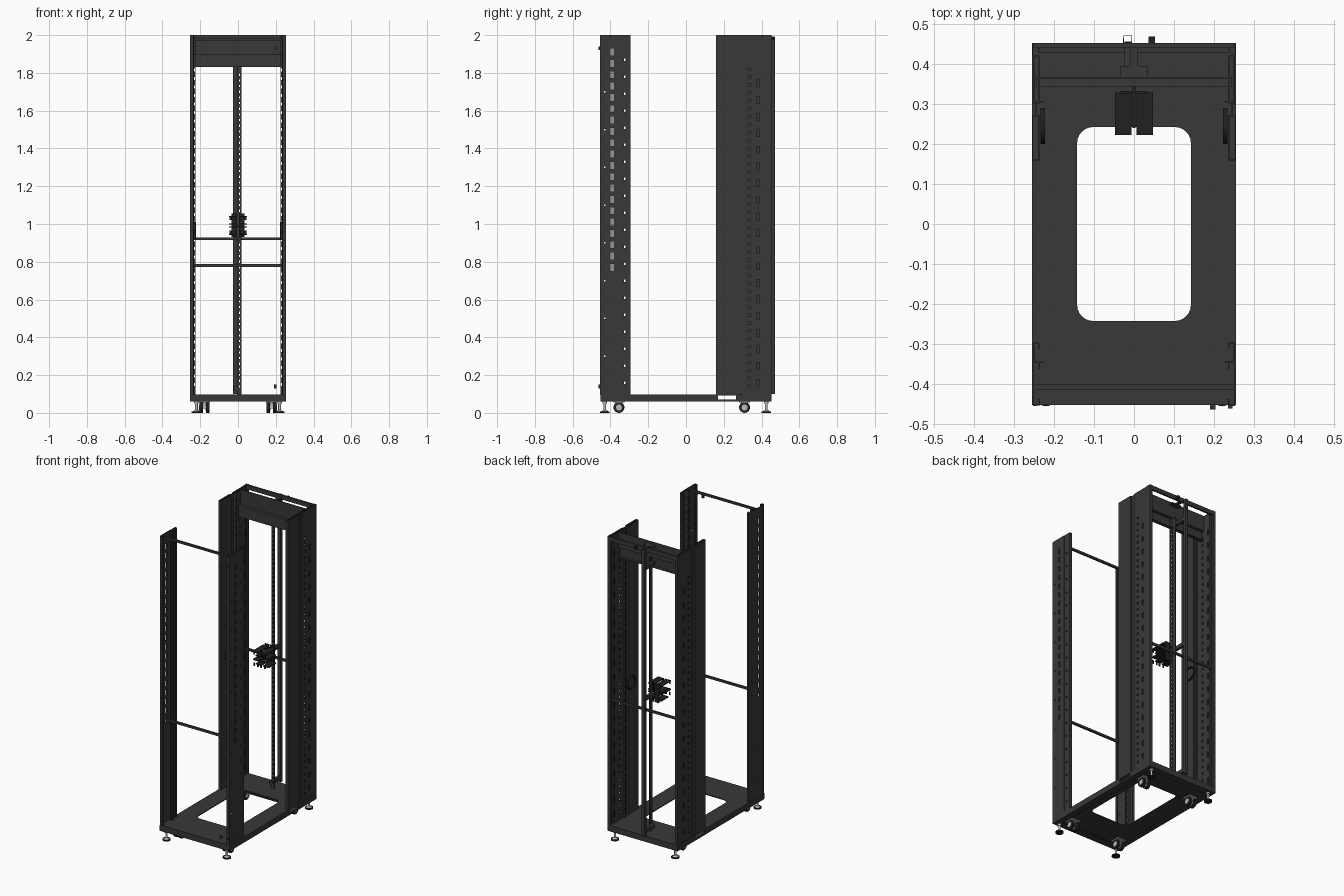
import bpy, bmesh, math
from mathutils import Matrix, Vector

cube = bpy.data.objects.get("Cube")
if cube:
    bpy.data.objects.remove(cube)


def material(name, rgb):
    m = bpy.data.materials.new(name)
    m.use_nodes = True
    m.diffuse_color = (*rgb, 1)
    m.node_tree.nodes["Principled BSDF"].inputs["Base Color"].default_value = (*rgb, 1)
    return m


STEEL = material("charcoal steel", (.04, .04, .04))
BLACK = material("black plastic", (.015, .015, .015))
ZINC = material("zinc grey", (.5, .5, .5))


def finish(name, bm, mat=STEEL, mirror=False, thick=0):
    mesh = bpy.data.meshes.new(name)
    bmesh.ops.recalc_face_normals(bm, faces=bm.faces)
    bm.to_mesh(mesh)
    bm.free()
    ob = bpy.data.objects.new(name, mesh)
    bpy.context.collection.objects.link(ob)
    mesh.materials.append(mat)
    if thick:
        sol = ob.modifiers.new("sheet", 'SOLIDIFY')
        sol.thickness, sol.offset = thick, 0
    if mirror:
        ob.modifiers.new("mirror", 'MIRROR')
    return ob


def box(name, lo, hi, mat=STEEL, mirror=False):
    bm = bmesh.new()
    lo, hi = Vector(lo), Vector(hi)
    size = Matrix.Diagonal((*(hi - lo), 1))
    bmesh.ops.create_cube(bm, size=1, matrix=Matrix.Translation((lo + hi) / 2) @ size)
    return finish(name, bm, mat, mirror)


def cylinder(name, at, r, depth, axis='Z', mat=ZINC, mirror=True, r2=None):
    bm = bmesh.new()
    turn = {'Z': Matrix(), 'X': Matrix.Rotation(math.pi / 2, 4, 'Y')}[axis]
    bmesh.ops.create_cone(bm, cap_ends=True, segments=24, radius1=r, radius2=r if r2 is None else r2,
                          depth=depth, matrix=Matrix.Translation(at) @ turn)
    ob = finish(name, bm, mat, mirror)
    bpy.context.view_layer.objects.active = ob
    ob.select_set(True)
    bpy.ops.object.shade_smooth_by_angle()
    ob.select_set(False)
    return ob


def sheet(name, points, z0, z1, mirror=True, thick=.004):
    """Folded sheet: an open plan profile raised from z0 to z1."""
    bm = bmesh.new()
    low = [bm.verts.new((x, y, z0)) for x, y in points]
    high = [bm.verts.new((x, y, z1)) for x, y in points]
    for i in range(len(points) - 1):
        bm.faces.new((low[i], low[i + 1], high[i + 1], high[i]))
    return finish(name, bm, STEEL, mirror, thick)


def rows(start, stop, step):
    return [start + i * step for i in range(int((stop - start) / step) + 1)]


def panel(name, axis, at, a0, a1, z0, z1, holes=(), mirror=True, thick=.004, mat=STEEL):
    """Upright sheet facing x or y with columns of rectangular holes."""
    rects = [(a - ha, a + ha, z - hz, z + hz) for a, ha, zs, hz in holes for z in zs]
    As = sorted({round(v, 4) for v in [a0, a1] + [c for r in rects for c in r[:2]]})
    Zs = sorted({round(v, 4) for v in [z0, z1] + [c for r in rects for c in r[2:]]})
    bm = bmesh.new()
    grid = [[bm.verts.new((at, a, z) if axis == 'X' else (a, at, z)) for z in Zs] for a in As]
    for i in range(len(As) - 1):
        for j in range(len(Zs) - 1):
            ca, cz = (As[i] + As[i + 1]) / 2, (Zs[j] + Zs[j + 1]) / 2
            if not any(r[0] < ca < r[1] and r[2] < cz < r[3] for r in rects):
                bm.faces.new((grid[i][j], grid[i + 1][j], grid[i + 1][j + 1], grid[i][j + 1]))
    loose = [v for v in bm.verts if not v.link_faces]
    bmesh.ops.delete(bm, geom=loose, context='VERTS')
    return finish(name, bm, mat, mirror, thick)


# base plate with rounded opening
def base_plate():
    bm = bmesh.new()
    outer = [(-.253, -.45), (.253, -.45), (.253, .45), (-.253, .45)]
    inner, r = [], .04
    for k, (sx, sy) in enumerate([(1, 1), (-1, 1), (-1, -1), (1, -1)]):
        for s in range(7):
            t = math.pi / 2 * (k + s / 6)
            inner.append((sx * (.142 - r) + r * math.cos(t), sy * (.242 - r) + r * math.sin(t)))
    for loop in (outer, inner):
        vs = [bm.verts.new((x, y, .095)) for x, y in loop]
        for i, v in enumerate(vs):
            bm.edges.new((v, vs[(i + 1) % len(vs)]))
    bmesh.ops.triangle_fill(bm, edges=bm.edges[:], use_beauty=True)
    finish("base_plate", bm, STEEL, False, .006)


base_plate()
panel("base_side_flange", 'X', .253, -.45, .45, .06, .098, [(.217, .047, [.083], .011)])
box("base_side_lip", (.215, -.45, .06), (.253, .45, .064), mirror=True)
for end, s in (("front", -1), ("rear", 1)):
    panel("base_%s_flange" % end, 'Y', s * .45, -.255, .255, .06, .098, mirror=False)
    ys = sorted((s * .45, s * .405))
    box("base_%s_lip" % end, (-.253, ys[0], .06), (.253, ys[1], .064))

# casters and levelling feet
for end, y, fy in (("front", -.355, -.43), ("rear", .31, .425)):
    box(end + "_caster_beam", (-.25, y - .035, .062), (.25, y + .035, .07))
    box(end + "_caster_mount", (.148, y - .03, .056), (.208, y + .03, .062), ZINC, True)
    box(end + "_caster_fork", (.172, y - .018, .022), (.184, y + .018, .058), ZINC, True)
    for x in (.161, .195):
        cylinder(end + "_caster_wheel", (x, y, .029), .029, .018, 'X', BLACK)
        cylinder(end + "_caster_hub", (x, y, .029), .016, .021, 'X')
    cylinder(end + "_foot_pad", (.22, fy, .004), .025, .008, mat=BLACK)
    cylinder(end + "_foot_cone", (.22, fy, .012), .018, .008, r2=.008)
    cylinder(end + "_foot_stem", (.22, fy, .045), .007, .07)
    cylinder(end + "_foot_nut", (.22, fy, .054), .012, .01)

# front posts: slotted side, folded front flange and mounting channel
unit = rows(.15, 1.95, .045)
slots = rows(.77, 1.95, .06)
panel("front_post_side", 'X', .252, -.45, -.345, .095, 2,
      [(-.397, .003, slots, .018), (-.386, .003, slots, .018), (-.43, .003, rows(.3, 1.9, .2), .004)])
sheet("front_post_flange", [(.252, -.452), (.236, -.452), (.236, -.437)], .095, 2)
sheet("front_post_channel", [(.252, -.345), (.236, -.345), (.236, -.362)], .095, 2)
panel("front_rail_side", 'X', .25, -.345, -.297, .095, 2, [(-.325, .004, rows(.16, 1.95, .09), .006)])
panel("front_rail_face", 'Y', -.345, .226, .25, .095, 2, [(.231, .003, unit, .008)])
sheet("front_rail_return", [(.25, -.297), (.238, -.297), (.238, -.312)], .095, 2)
for z in (.78, 1.975):
    box("front_cross_bar", (-.25, -.413, z - .007), (.25, -.401, z + .007))
for z in (.14, 1.93):
    box("hinge_pin", (.19, -.463, z - .01), (.203, -.45, z + .01))
    box("hinge_tab", (.235, -.46, z - .004), (.246, -.45, z + .004))

# rear side columns: box section, perforated panel, rail and corner post
sheet("rear_column_box", [(.237, .27), (.237, .16), (.253, .16), (.253, .27), (.237, .27)], .095, 2)
sheet("rear_column_rib", [(.25, .272), (.244, .272), (.244, .3), (.25, .3)], .095, 2)
panel("rear_side_panel", 'X', .25, .3, .42, .095, 2,
      [(.335, .006, rows(.14, 1.85, .042), .007), (.382, .008, rows(.16, 1.8, .088), .018)])
panel("rear_inner_panel", 'X', .238, .3, .42, .095, 2,
      [(.355, .004, rows(.14, 1.95, .045), .008), (.407, .004, rows(.16, 1.95, .09), .02)])
panel("rear_rail_face", 'Y', .305, .226, .25, .095, 2, [(.231, .003, unit, .008)])
sheet("rear_corner_post", [(.238, .42), (.253, .42), (.253, .45), (.237, .45), (.237, .438)], .095, 2)

# header panel and top rear bar
panel("header_upper", 'Y', .365, -.245, .245, 1.9, 2, mirror=False)
panel("header_lower", 'Y', .345, -.245, .245, 1.83, 1.9, mirror=False)
box("header_shelf", (-.245, .345, 1.897), (.245, .367, 1.901))
box("header_bottom_fold", (-.245, .345, 1.83), (.245, .365, 1.834))
box("rear_top_bar", (-.25, .44, 1.97), (.25, .452, 1.998))
box("rear_top_bracket", (-.035, .367, 1.975), (.035, .395, 1.985))
box("rear_top_tie", (-.01, .39, 1.975), (.01, .445, 1.985))
box("rear_latch", (.036, .45, 1.975), (.052, .468, 1.993), BLACK)

# central upright: hollow tube and slotted strip
sheet("rear_tube", [(-.026, .452), (-.006, .452), (-.006, .47), (-.026, .47), (-.026, .452)],
      .1, 1.99, False, .002)
panel("center_strip", 'Y', .355, -.004, .018, .095, 1.9,
      [(.008, .003, rows(.14, 1.8, .03), .006)], mirror=False)
panel("center_strip_web", 'X', -.004, .355, .385, .095, 1.9, mirror=False)
for z in (.13, 1.0, 1.86):
    box("tube_clamp", (-.024, .355, z - .012), (-.006, .455, z + .012))

# rear mid bar with cable holders
box("rear_mid_bar", (-.24, .428, .915), (.24, .44, .929))
box("holder_spine", (.004, .325, .93), (.034, .332, 1.055), BLACK, True)
box("holder_stem", (-.004, .24, .985), (.004, .355, .991), BLACK)
for z, reach in ((.945, .25), (.985, .222), (1.0, .25), (1.04, .222)):
    box("holder_plate", (.006, reach, z - .003), (.048, .328, z + .003), BLACK, True)
for z in (.955, 1.03):
    box("holder_lip", (.006, .222, z - .01), (.016, .227, z + .01), BLACK, True)
    box("holder_outer_lip", (.034, .222, z - .01), (.044, .227, z + .01), BLACK, True)

# cable rings on the inner side walls
bm = bmesh.new()
ring = []
for i in range(24):
    t = math.tau * i / 24
    c, s = math.cos(t), math.sin(t)
    ring.append([bm.verts.new((x, .245 + r * c, .965 + r * s))
                 for x, r in ((.222, .045), (.234, .045), (.234, .038), (.222, .038))])
for i in range(24):
    a, b = ring[i], ring[(i + 1) % 24]
    for k in range(4):
        bm.faces.new((a[k], a[(k + 1) % 4], b[(k + 1) % 4], b[k]))
finish("cable_ring", bm, BLACK, True)
